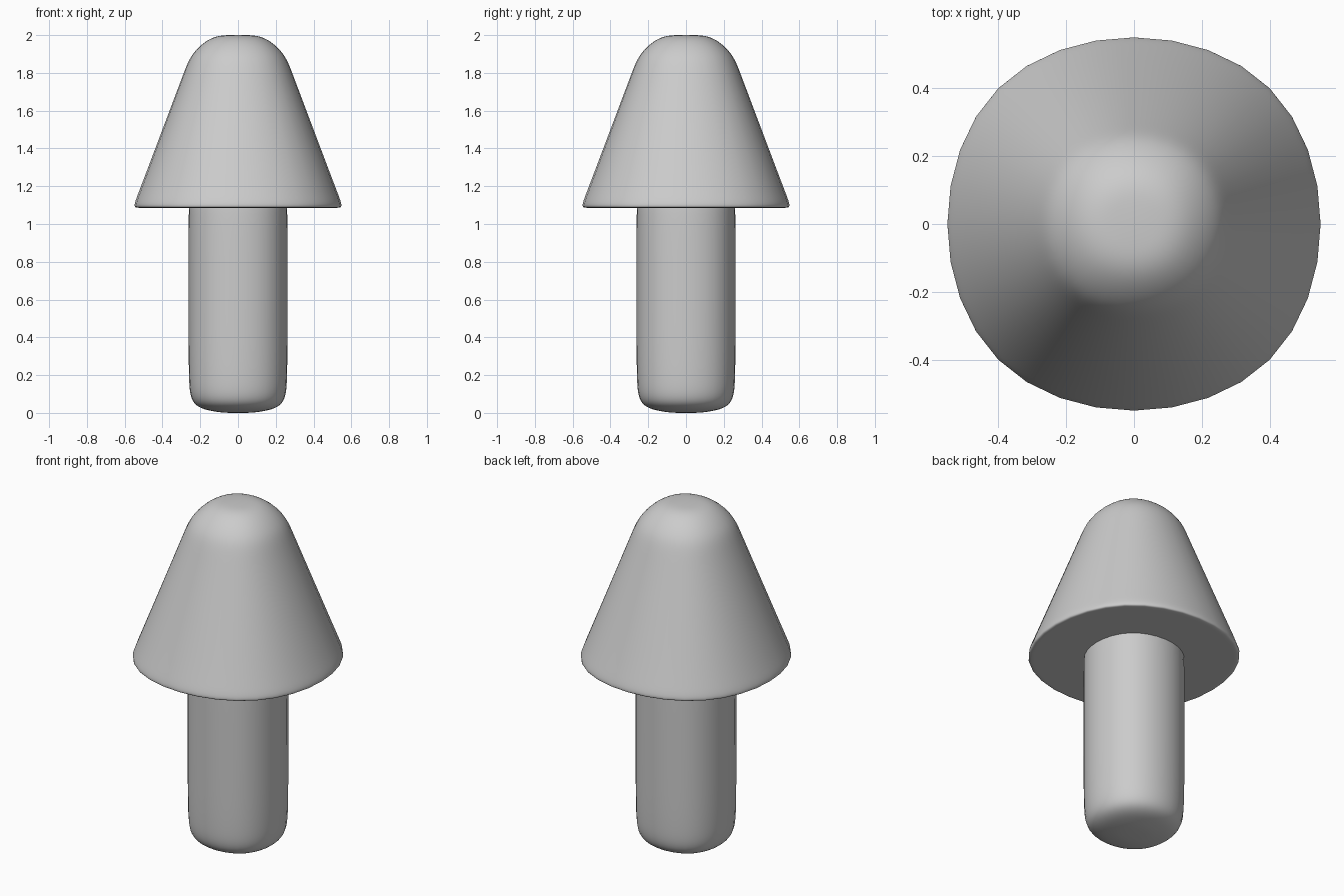
import bpy
import bmesh

if "Cube" in bpy.data.objects:
    bpy.data.objects.remove(bpy.data.objects["Cube"])

# A subdivided square ring shrinks to this share of its half width
SHRINK = 0.917


def rounded_part(name, profile):
    """Stack square rings (radius, z) into a closed cage and smooth it."""
    bm = bmesh.new()
    rings = []
    for r, z in profile:
        h = r / SHRINK
        rings.append([bm.verts.new((x * h, y * h, z))
                      for x, y in ((-1, -1), (1, -1), (1, 1), (-1, 1))])
    for low, high in zip(rings, rings[1:]):
        for i in range(4):
            j = (i + 1) % 4
            bm.faces.new((low[i], low[j], high[j], high[i]))
    bm.faces.new(rings[0][::-1])
    bm.faces.new(rings[-1])
    for f in bm.faces:
        f.smooth = True
    mesh = bpy.data.meshes.new(name)
    bm.to_mesh(mesh)
    bm.free()
    obj = bpy.data.objects.new(name, mesh)
    bpy.context.collection.objects.link(obj)
    sub = obj.modifiers.new("smooth", "SUBSURF")
    sub.levels = sub.render_levels = 3
    return obj


# Stem: straight post with a softly rounded foot, running up into the cap
rounded_part("stem", [
    (0.06, -0.001), (0.13, 0.007), (0.25, 0.035), (0.261, 0.17),
    (0.262, 0.40), (0.262, 0.80), (0.262, 1.09), (0.255, 1.14), (0.15, 1.15)])

# Cap: flat underside, tight rim, straight cone and domed top
rounded_part("cap", [
    (0.15, 1.087), (0.35, 1.087), (0.52, 1.086), (0.553, 1.085),
    (0.543, 1.125), (0.521, 1.18), (0.404, 1.49), (0.287, 1.80),
    (0.25, 1.90), (0.15, 1.99), (0.06, 2.002)])
